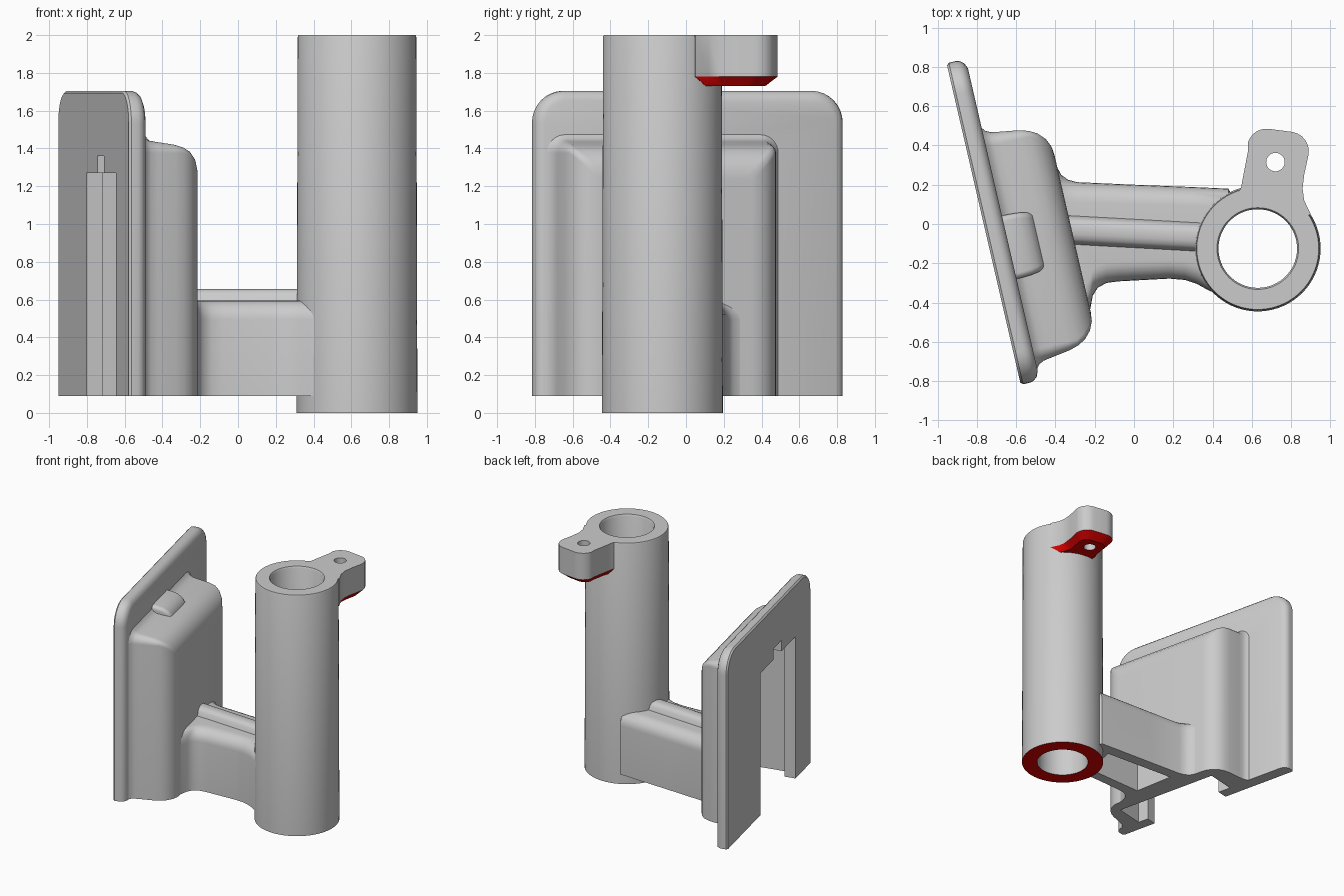
import bpy, bmesh
from math import sin, cos, pi, radians

cube = bpy.data.objects.get("Cube")
if cube:
    bpy.data.objects.remove(cube, do_unlink=True)


def material(name, rgb):
    m = bpy.data.materials.new(name)
    m.use_nodes = True
    m.diffuse_color = (*rgb, 1)
    m.node_tree.nodes["Principled BSDF"].inputs["Base Color"].default_value = (*rgb, 1)
    return m


GREY = material("light grey", (0.6, 0.6, 0.6))
RED = material("red", (0.7, 0.0, 0.0))
BASE = 0.09                      # underside of the bracket
TILT = radians(13)               # turn of the mounting plate
TX, TY = 0.63, -0.125            # tube axis


def loft(name, rings, wrap=False, cutter=False):
    """Skin a list of equal rings; wrap joins the last ring to the first."""
    bm = bmesh.new()
    vs = [[bm.verts.new(p) for p in ring] for ring in rings]
    n = len(rings[0])
    pairs = list(zip(vs, vs[1:])) + ([(vs[-1], vs[0])] if wrap else [])
    for a, b in pairs:
        for i in range(n):
            j = (i + 1) % n
            bm.faces.new((a[i], a[j], b[j], b[i]))
    if not wrap:
        bm.faces.new(vs[0])
        bm.faces.new(vs[-1])
    bmesh.ops.recalc_face_normals(bm, faces=bm.faces)
    me = bpy.data.meshes.new(name)
    bm.to_mesh(me)
    bm.free()
    ob = bpy.data.objects.new(name, me)
    bpy.context.collection.objects.link(ob)
    if cutter:
        ob.hide_render = True
    else:
        me.materials.append(GREY)
        me.materials.append(RED)
    return ob


def activate(ob):
    bpy.ops.object.select_all(action='DESELECT')
    ob.select_set(True)
    bpy.context.view_layer.objects.active = ob


def cut(ob, *cutters):
    activate(ob)
    for c in cutters:
        mod = ob.modifiers.new("cut", 'BOOLEAN')
        mod.operation = 'DIFFERENCE'
        mod.solver = 'EXACT'
        mod.object = c
        bpy.ops.object.modifier_apply(modifier=mod.name)


def smooth(ob, angle=32):
    activate(ob)
    bpy.ops.object.shade_smooth_by_angle(angle=radians(angle))


def place(u, v, z):
    """Plate coordinates (u outward, v along the plate) to world."""
    return (-0.765 + u * cos(TILT) - v * sin(TILT), u * sin(TILT) + v * cos(TILT), z)


def arc(cx, cy, r, a0, a1, n):
    return [(cx + r * cos(radians(a0 + (a1 - a0) * i / n)),
             cy + r * sin(radians(a0 + (a1 - a0) * i / n))) for i in range(n + 1)]


def arch(u, mid, half, top, r, bottom=BASE):
    """Upright section with a flat foot and two rounded top corners."""
    pts = [(mid + half, bottom)]
    pts += arc(mid + half - r, top - r, r, 0, 90, 8)
    pts += arc(mid - half + r, top - r, r, 90, 180, 8)
    pts.append((mid - half, bottom))
    return [place(u, v, z) for v, z in pts]


def prism(name, outline, z0, z1):
    return loft(name, [[(x, y, z) for x, y in outline] for z in (z0, z1)], cutter=True)


# Mounting plate with rounded rim
rim = [(0, .012), (.012, 0), (.05, 0), (.07, .006), (.088, .022), (.1, .05)]
plate = loft("mounting_plate", [arch(u, 0, .84 - d, 1.705 - d, .17 - d) for u, d in rim])

# Housing: flared root, slight draft, rounded outer edges
shape = [(.07, .66), (.1, .628), (.115, .61), (.14, .597), (.18, .59), (.28, .575),
         (.33, .56), (.37, .538), (.405, .50), (.425, .455), (.43, .41)]
housing = loft("housing", [arch(u, -.15, h, 1.43 + h - .585, max(.03, h - .53))
                           for u, h in shape])

# Catch bump on the housing top
bump = [(.05, .165, 1.5), (.13, .165, 1.495), (.18, .162, 1.485), (.22, .155, 1.465),
        (.25, .145, 1.43), (.26, .14, 1.38)]
catch = loft("catch_bump", [arch(u, -.145, h, t, .03, 1.33) for u, h, t in bump])

# Slot open to the back and below, wider inside than at its mouth
tee = [(-.1, -.53), (.09, -.53), (.09, -.62), (.33, -.62),
       (.33, .28), (.09, .28), (.09, .17), (-.1, .17)]
slot = prism("slot_cutter", [place(u, v, 0)[:2] for u, v in tee], -.1, 1.27)
mouth = [(-.1, -.25), (.16, -.25), (.16, -.09), (-.1, -.09)]
notch = prism("notch_cutter", [place(u, v, 0)[:2] for u, v in mouth], 1.2, 1.36)
for part in (plate, housing):
    cut(part, slot, notch)
cut(catch, notch)

# Arm: flares into the housing and the tube, rounded along the top
side_a = [(-.42, .36), (-.392, .29), (-.37, .25), (-.335, .225), (-.29, .213),
          (0, .2), (.3, .188), (.48, .18)]
side_b = [(.42, -.355), (.38, -.338), (.32, -.305), (.26, -.285), (.18, -.278), (-.08, -.292),
          (-.14, -.3), (-.185, -.325), (-.21, -.365), (-.222, -.43), (-.25, -.5)]
outline = side_a + arc(TX, TY, .26, 115, 220, 10) + side_b + [(-.29, -.45), (-.44, .28)]
MID, R = -.045, .1
levels = [(BASE, 0)] + [(.495 + R * sin(a * pi / 12), R * (1 - cos(a * pi / 12)))
                        for a in range(7)]
arm = loft("arm", [[(x, MID + (y - MID) * (1 - d / .25), z) for x, y in outline]
                   for z, d in levels])
hollow = prism("arm_cutter", [(-.27, .12), (.34, .09), (.29, -.19), (-.21, -.21)], -.1, .5)
cut(arm, hollow)

# Rib along the arm, half round on top
rib_half = [(-.085, .57), (-.07, .6), (-.062, .63), (-.045, .648), (-.02, .656)]
rib_sec = rib_half + [(-y, z) for y, z in reversed(rib_half)]
rib = loft("arm_rib", [[(x, c + y, z) for y, z in rib_sec] for x, c in ((-.33, -.03), (.36, -.068))])

# Tube with a straight bore and red foot
tube = loft("tube", [[(*p, z) for p in arc(TX, TY, r, 0, 360 - 360 / 72, 71)]
                     for r, z in ((.32, 0), (.314, 1.99), (.31, 2), (.208, 2), (.2, 1.985), (.2, 0))],
            wrap=True)
for f in tube.data.polygons:
    f.material_index = int(f.normal.z < -.9)

# Lug at the tube top with a pierced, chamfered red underside
lug_outline = [(.515, .13), (.545, .185), (.555, .24), (.58, .37)]
lug_outline += arc(.675, .385, .1, 160, 80, 6) + arc(.79, .37, .1, 80, -10, 6)
lug_outline += [(.866, .25), (.858, .18), (.866, .12), (.9, .05)]
lug_outline += arc(TX, TY, .25, 35, 112, 8)
lug = loft("lug", [[(.715 + (x - .715) * s, .25 + (y - .25) * s, z) for x, y in lug_outline]
                   for z, s in ((1.73, .72), (1.78, 1), (2, 1))])
for f in lug.data.polygons:
    f.material_index = int(f.center.z < 1.77)
hole = prism("hole_cutter", arc(.72, .315, .047, 0, 348.75, 31), 1.5, 2.2)
cut(lug, hole)

for c in (slot, notch, hollow, hole):
    bpy.data.objects.remove(c, do_unlink=True)
for part in (plate, housing, catch, arm, rib, tube, lug):
    smooth(part)
